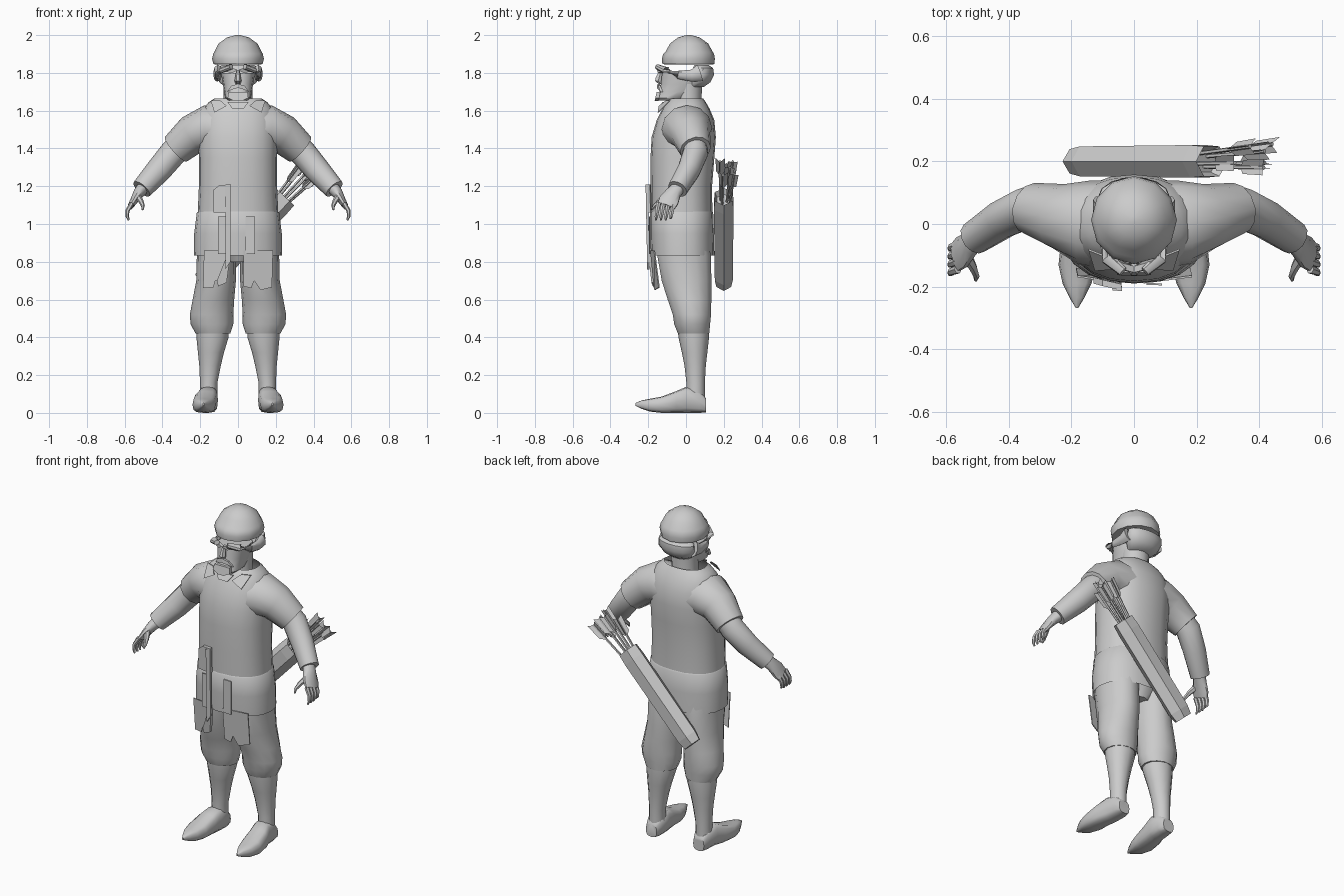
import bpy, bmesh, math
from mathutils import Vector

cloth = bpy.data.materials.new("plain_grey")
cloth.diffuse_color = (0.6, 0.6, 0.6, 1)


def finish(name, bm, smooth=True, mirror=False):
    bmesh.ops.recalc_face_normals(bm, faces=bm.faces)
    me = bpy.data.meshes.new(name)
    bm.to_mesh(me)
    bm.free()
    ob = bpy.data.objects.new(name, me)
    bpy.context.collection.objects.link(ob)
    me.materials.append(cloth)
    if mirror:
        ob.modifiers.new("mirror", 'MIRROR')
    if smooth:
        bpy.ops.object.select_all(action='DESELECT')
        ob.select_set(True)
        bpy.context.view_layer.objects.active = ob
        bpy.ops.object.shade_smooth_by_angle(angle=math.radians(42))
    return ob


def loft(name, rings, n=12, power=2.0, axis=None, caps=(True, True), smooth=True,
         mirror=False, turn=0.0):
    """Rings of (x, y, z, half width, half depth) joined along a path."""
    bm = bmesh.new()
    pts = [Vector(r[:3]) for r in rings]
    loops = []
    for i, r in enumerate(rings):
        t = Vector(axis) if axis else pts[min(i + 1, len(pts) - 1)] - pts[max(i - 1, 0)]
        t.normalize()
        ref = Vector((0, 1, 0)) if abs(t.y) < 0.9 else Vector((0, 0, -1))
        u = ref.cross(t).normalized()
        v = t.cross(u)
        loop = []
        for k in range(n):
            a = math.tau * k / n + turn
            c, s = math.cos(a), math.sin(a)
            c = math.copysign(abs(c) ** (2 / power), c)
            s = math.copysign(abs(s) ** (2 / power), s)
            loop.append(bm.verts.new(pts[i] + u * c * r[3] + v * s * r[4]))
        loops.append(loop)
    for a, b in zip(loops, loops[1:]):
        for k in range(n):
            bm.faces.new((a[k], a[(k + 1) % n], b[(k + 1) % n], b[k]))
    if caps[0]:
        bm.faces.new(loops[0])
    if caps[1]:
        bm.faces.new(loops[-1])
    return finish(name, bm, smooth, mirror)


def column(name, rows, n=12, x=None, **kw):
    """Upright loft from (z, half width, front y, back y[, centre x]) rows."""
    rings = [(r[4] if len(r) > 4 else 0, (r[2] + r[3]) / 2, r[0], r[1], (r[3] - r[2]) / 2)
             for r in rows]
    return loft(name, rings, n, axis=(0, 0, 1), **kw)


def plate(name, points, depth=0.006, mirror=False):
    """Thin polygon sheet thickened backwards."""
    bm = bmesh.new()
    front = [bm.verts.new(p) for p in points]
    back = [bm.verts.new(Vector(p) + Vector((0, depth, 0))) for p in points]
    bm.faces.new(front)
    bm.faces.new(back[::-1])
    for i in range(len(points)):
        j = (i + 1) % len(points)
        bm.faces.new((front[i], front[j], back[j], back[i]))
    return finish(name, bm, False, mirror)


# Tunic body and its lower skirt
column("tunic", [(1.02, .215, -.185, .14), (1.2, .207, -.187, .138), (1.35, .207, -.188, .15),
                 (1.46, .21, -.182, .158), (1.55, .205, -.155, .15), (1.61, .185, -.125, .125),
                 (1.645, .155, -.105, .105), (1.665, .125, -.085, .09)],
       n=20, power=2.3, caps=(False, False))
column("tunic_skirt", [(.87, .215, -.17, .13), (.832, .234, -.185, .15), (.95, .232, -.19, .148),
                       (1.06, .218, -.19, .144), (1.07, .207, -.183, .138)],
       n=20, power=2.3)

# Sleeves, forearms and hands
loft("sleeve", [(.07, 0, 1.50, .12, .14), (.16, .005, 1.505, .125, .135),
                (.24, .025, 1.475, .105, .105), (.33, .05, 1.395, .087, .083)], mirror=True)
loft("forearm", [(.29, .045, 1.43, .07, .065), (.345, .05, 1.375, .072, .068),
                 (.42, .015, 1.285, .068, .062), (.51, -.045, 1.185, .056, .054)], mirror=True)
loft("hand", [(.495, -.035, 1.20, .035, .035), (.525, -.065, 1.165, .03, .042),
              (.55, -.09, 1.125, .021, .055), (.568, -.105, 1.095, .016, .05)],
     n=10, mirror=True)
for i in range(4):
    y = -.067 - .026 * i
    loft("finger_%d" % (i + 1), [(.562, y, 1.11, .013, .014), (.585, y - .008, 1.07, .011, .012),
                                (.587, y - .012, 1.04, .009, .01),
                                (.578, y - .015, 1.02 + .008 * (i == 0), .005, .005)],
         n=6, mirror=True)
loft("thumb", [(.535, -.10, 1.15, .018, .02), (.513, -.14, 1.12, .014, .014),
               (.503, -.168, 1.095, .010, .010), (.505, -.18, 1.075, .005, .005)],
     n=6, mirror=True)

# Baggy breeches, stockings and pointed shoes
column("breeches_leg", [(.92, .105, -.15, .12, .11), (.83, .103, -.155, .135, .115),
                        (.70, .105, -.132, .138, .116), (.60, .110, -.10, .137, .13),
                        (.52, .115, -.072, .135, .14), (.47, .113, -.065, .13, .138),
                        (.42, .092, -.045, .125, .133)], n=14, mirror=True)
loft("hips", [(0, -.01, .80, .07, .10), (0, -.015, .90, .17, .14)], axis=(0, 0, 1))
column("lower_leg", [(.46, .085, -.045, .122, .135), (.40, .085, -.04, .122, .135),
                     (.32, .069, -.022, .113, .143), (.25, .057, -.008, .105, .148),
                     (.16, .046, .002, .1, .155), (.06, .046, 0, .1, .156)], mirror=True)
loft("shoe", [(.158, .106, .04, .036, .038), (.157, .07, .06, .05, .06),
              (.16, .0, .069, .054, .069), (.172, -.05, .058, .06, .058),
              (.18, -.13, .043, .061, .043), (.182, -.19, .041, .046, .034),
              (.182, -.235, .044, .024, .022), (.182, -.268, .045, .004, .007)],
     n=12, power=3, axis=(0, -1, 0), mirror=True)

# Neck, face and beard
column("neck", [(1.56, .085, -.07, .09), (1.65, .075, -.06, .082), (1.74, .078, -.06, .085)])
column("face", [(1.655, .052, -.150, -.02), (1.668, .068, -.158, .02), (1.70, .074, -.142, .06),
                (1.74, .080, -.135, .08), (1.775, .086, -.132, .085), (1.80, .088, -.128, .07)],
       n=14, power=2.5)
plate("beard_tip", [(-.05, -.155, 1.70), (-.055, -.162, 1.668), (-.02, -.166, 1.65),
                    (.02, -.166, 1.65), (.055, -.162, 1.668), (.05, -.155, 1.70)], .02)
loft("nose", [(0, -.130, 1.815, .010, .012), (0, -.143, 1.775, .015, .02),
              (0, -.146, 1.757, .019, .021), (0, -.135, 1.742, .012, .012)],
     n=6, axis=(0, 0, 1))
plate("moustache", [(0, -.15, 1.742), (-.035, -.147, 1.732), (-.058, -.135, 1.70),
                    (-.02, -.152, 1.716), (0, -.155, 1.72)], .012, mirror=True)
plate("brow", [(0, -.155, 1.815), (.055, -.14, 1.835), (.085, -.11, 1.83),
               (.08, -.118, 1.808), (.03, -.148, 1.80)], .02, mirror=True)

# Sloping hair sweep over the temples and the roll at the nape
loft("hair_side", [(.035, -.152, 1.832, .014, .016), (.085, -.11, 1.815, .016, .022),
                   (.108, -.04, 1.79, .015, .022), (.11, .03, 1.785, .020, .032),
                   (.105, .075, 1.80, .026, .046)], n=8, mirror=True)
column("hair_back", [(1.725, .068, .0, .095), (1.75, .098, .01, .13), (1.79, .115, .02, .15),
                     (1.825, .112, .035, .145), (1.842, .085, .045, .12)], n=14)

# Rounded cap with a turned band
column("cap", [(1.845, .105, -.095, .13), (1.846, .130, -.125, .15), (1.875, .137, -.128, .153),
               (1.902, .131, -.12, .148), (1.912, .125, -.108, .141), (1.955, .103, -.085, .118),
               (1.988, .058, -.042, .072), (2.0, .012, .002, .026)], n=12)

# Pointed collar
plate("collar_flap", [(.145, -.085, 1.655), (.095, -.105, 1.655), (.06, -.145, 1.625),
                      (.125, -.15, 1.59)], mirror=True)
plate("collar_front", [(-.055, -.125, 1.645), (.055, -.125, 1.645), (.03, -.148, 1.61),
                       (-.03, -.148, 1.61)])

# Ragged cloth hanging below the skirt
plate("cloth_left", [(-.18, -.17, .86), (-.185, -.145, .66), (-.13, -.165, .665), (-.12, -.168, .70),
                     (-.06, -.172, .69), (-.045, -.19, .86)])
plate("cloth_right", [(.03, -.19, .86), (.03, -.172, .67), (.07, -.17, .66), (.085, -.17, .70),
                      (.12, -.168, .65), (.18, -.145, .665), (.185, -.17, .86)])
for x in (-.105, .04):
    plate("skirt_fold", [(x, -.194, 1.04), (x, -.194, .84), (x + .05, -.196, .84),
                         (x + .05, -.196, 1.04)])

# Belt pouch strap with a hanging knife
plate("belt_flap", [(-.13, -.19, 1.06), (-.04, -.208, 1.06), (-.04, -.212, 1.21),
                    (-.10, -.198, 1.205), (-.13, -.19, 1.18)], .02)
plate("hanging_strap", [(-.068, -.212, 1.20), (-.066, -.206, .76), (-.04, -.206, .80),
                        (-.038, -.214, 1.21)], .012)
plate("knife_sheath", [(-.055, -.20, .84), (-.112, -.178, .70), (-.105, -.175, .67),
                       (-.06, -.183, .69), (-.04, -.20, .84)], .02)

# Quiver slung across the back
low, high = Vector((-.183, .20, .688)), Vector((.248, .20, 1.145))
along = (high - low).normalized()
across = Vector((along.z, 0, -along.x))
loft("quiver", [(*low, .062, .045), (*low.lerp(high, .08), .07, .055),
                (*low.lerp(high, .9), .07, .06), (*high, .068, .055),
                (*(high - along * .03), .05, .04)],
     n=6, axis=along, smooth=False)

# Arrows with crossed feather vanes
for i, (s, y, reach) in enumerate([(-.045, .19, .17), (-.03, .225, .22), (-.005, .18, .25),
                                   (.012, .215, .23), (.035, .19, .2), (.045, .23, .22)]):
    a = high + across * s * .6 + Vector((0, (y - .2) * .8, 0)) - along * .1
    b = high + across * s * 1.3 + Vector((0, (y - .2) * 1.5 + .01, 0)) + along * reach
    loft("arrow_shaft", [(*a, .007, .007), (*b, .007, .007)], n=5, smooth=False)
    d = (b - a).normalized()
    bm = bmesh.new()
    for k in range(3):
        ang = math.tau * k / 3 + i
        out = across * math.cos(ang) + Vector((0, math.sin(ang), 0))
        ps = [b - d * .11, b - d * .085 + out * .026, b + d * .012 + out * .03, b - d * .005]
        bm.faces.new([bm.verts.new(p) for p in ps])
    finish("arrow_feathers", bm, False)
